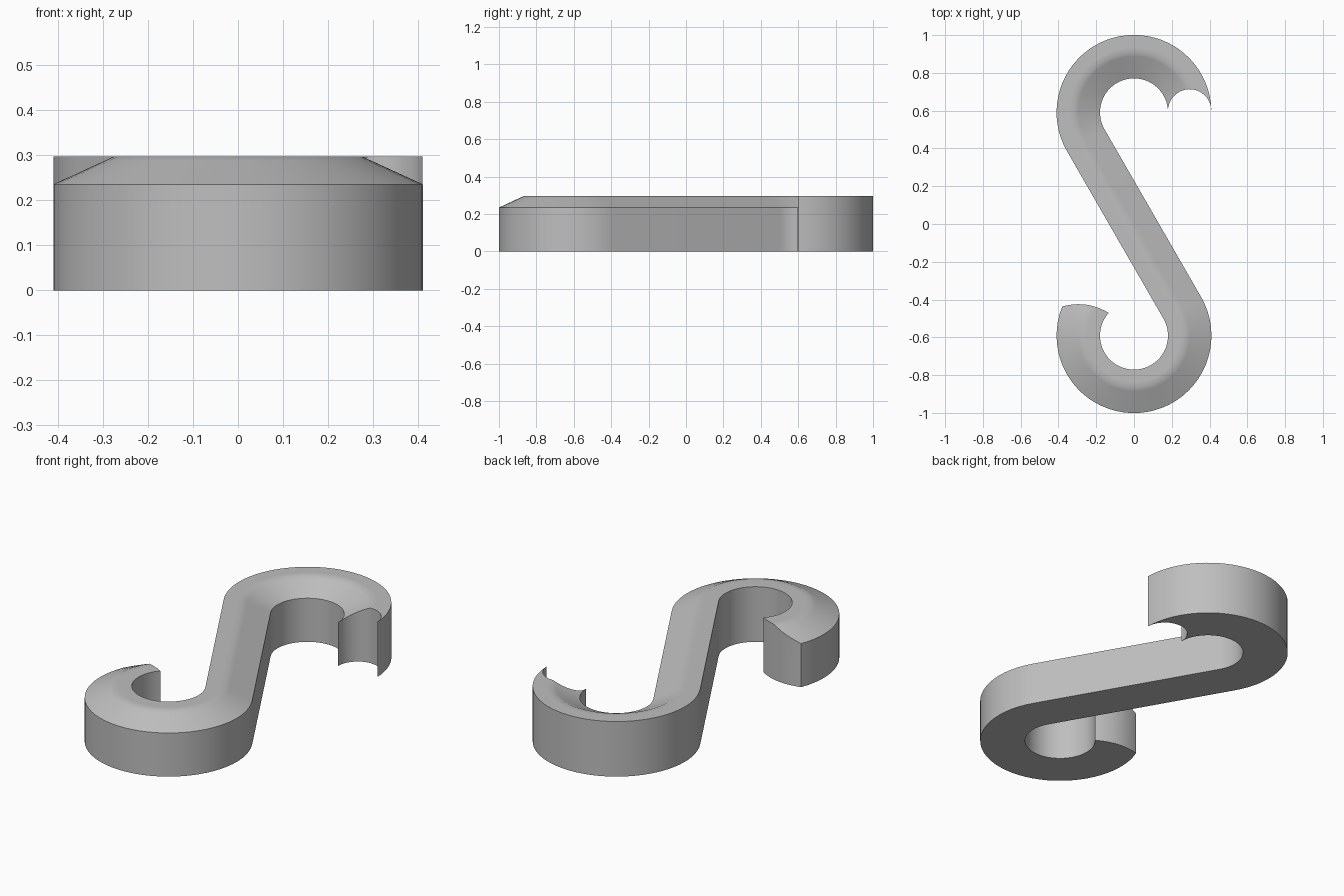
import bpy
import bmesh
from math import radians, sin, cos, acos, pi

cube = bpy.data.objects.get("Cube")
if cube:
    bpy.data.objects.remove(cube, do_unlink=True)

CENTRE = 0.591      # distance of each hook centre from the middle
R = 0.295           # centre-line radius of both hooks
HALF = 0.115        # half the width of the strip
LOW, HIGH = 0.235, 0.297
BEVEL = 0.135       # width of the sloped part of the top
ARC = 40            # segments per hook
COLS = 14           # strips across the width


def top_height(v):
    """Flat top that slopes down towards the +v edge."""
    slope = max(0.0, v - (HALF - BEVEL)) / BEVEL
    return HIGH + (LOW - HIGH) * slope


def front_end(v):
    """Gently bulged slanted end of the front hook."""
    t = (v + HALF) / (2 * HALF)
    return radians(138 + 20 * t - 1.5 * sin(pi * t) - 360)


def back_end(v):
    """Round scoop cut into the end of the back hook."""
    r = R - v
    c = (r * r + R * R - HALF * HALF) / (2 * r * R)
    return radians(1.5) + acos(max(-1.0, min(1.0, c)))


def lane(v):
    """Plan path at offset v: front hook, straight bar, back hook."""
    points = []
    for centre, r, a, b in ((-CENTRE, R + v, front_end(v), radians(30)),
                            (CENTRE, R - v, radians(210), back_end(v))):
        for i in range(ARC + 1):
            ang = a + (b - a) * i / ARC
            points.append((r * cos(ang), centre + r * sin(ang)))
    return points


# Strip surface: top and bottom lanes
offsets = [-HALF * cos(pi * j / COLS) for j in range(COLS + 1)]
ridge = HALF - BEVEL
nearest = min(range(COLS + 1), key=lambda j: abs(offsets[j] - ridge))
offsets[nearest] = ridge

bm = bmesh.new()
top, bottom = [], []
for v in offsets:
    path = lane(v)
    top.append([bm.verts.new((x, y, top_height(v))) for x, y in path])
    bottom.append([bm.verts.new((x, y, 0)) for x, y in path])

count = len(top[0])
for i in range(count - 1):
    for grid in (top, bottom):
        for j in range(COLS):
            bm.faces.new((grid[j][i], grid[j + 1][i],
                          grid[j + 1][i + 1], grid[j][i + 1]))
    # Side walls
    for j in (0, COLS):
        bm.faces.new((top[j][i], top[j][i + 1],
                      bottom[j][i + 1], bottom[j][i]))
# End walls
for i in (0, count - 1):
    for j in range(COLS):
        bm.faces.new((top[j][i], top[j + 1][i],
                      bottom[j + 1][i], bottom[j][i]))
bmesh.ops.recalc_face_normals(bm, faces=bm.faces)

mesh = bpy.data.meshes.new("s_hook")
bm.to_mesh(mesh)
bm.free()
hook = bpy.data.objects.new("s_hook", mesh)
bpy.context.collection.objects.link(hook)

# Plain grey
colour = (0.52, 0.52, 0.52, 1)
grey = bpy.data.materials.new("plain_grey")
grey.use_nodes = True
grey.diffuse_color = colour
grey.node_tree.nodes["Principled BSDF"].inputs["Base Color"].default_value = colour
mesh.materials.append(grey)

bpy.ops.object.select_all(action='DESELECT')
hook.select_set(True)
bpy.context.view_layer.objects.active = hook
bpy.ops.object.shade_smooth_by_angle(angle=radians(30))
